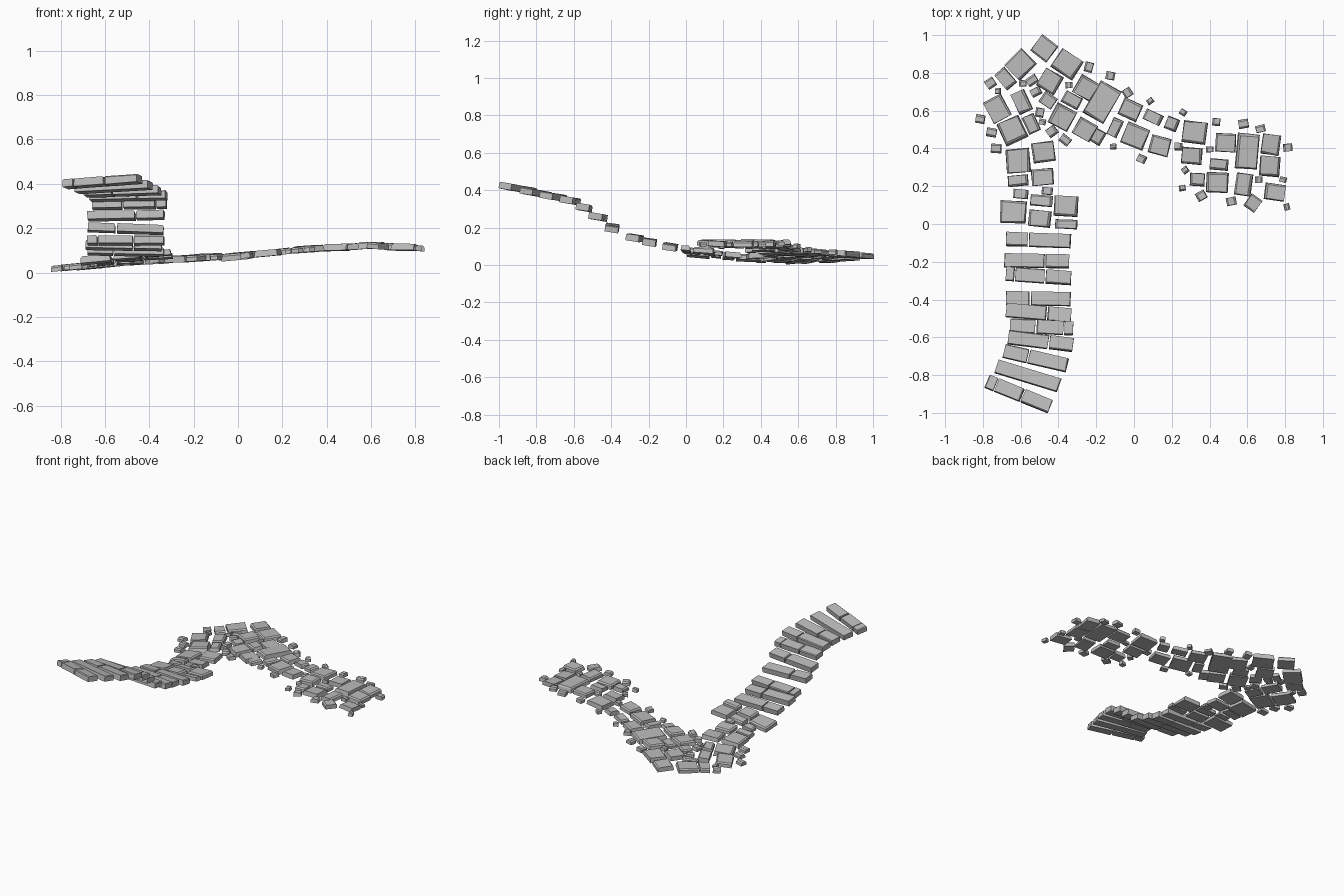
import bpy, bmesh, math, random
from mathutils import Matrix, Vector

if "Cube" in bpy.data.objects:
    bpy.data.objects.remove(bpy.data.objects["Cube"])

rng = random.Random(7)

# Single stone colour
stone_grey = bpy.data.materials.new("stone_grey")
stone_grey.use_nodes = True
GREY = (0.5, 0.5, 0.5, 1)
stone_grey.diffuse_color = GREY
stone_grey.node_tree.nodes["Principled BSDF"].inputs["Base Color"].default_value = GREY


def interpolate(points, t):
    """Height at t along a list of (position, height) pairs."""
    for (a, ha), (b, hb) in zip(points, points[1:]):
        if t <= b:
            return ha + (hb - ha) * (t - a) / (b - a)
    return points[-1][1]


# Ground rises along the path and again towards the stairs
GROUND = [(-0.9, 0.012), (-0.7, 0.03), (-0.5, 0.048), (-0.2, 0.066),
          (0, 0.074), (0.3, 0.105), (0.6, 0.122), (0.85, 0.108)]


def ground(x, y):
    height = interpolate(GROUND, x)
    if x < -0.2:
        height += max(0, 0.3 - y) * 0.1
    return height


def ground_tilt(x, y):
    """Rotation laying a stone on the slope, with a little unevenness."""
    step = 0.03
    slope_x = (ground(x + step, y) - ground(x - step, y)) / (2 * step)
    slope_y = (ground(x, y + step) - ground(x, y - step)) / (2 * step)
    normal = Vector((-slope_x + rng.uniform(-1, 1) * 0.04,
                     -slope_y + rng.uniform(-1, 1) * 0.04, 1))
    return Vector((0, 0, 1)).rotation_difference(normal).to_matrix().to_4x4()


def add_block(bm, size, matrix, taper, chamfer):
    """Rough block: uneven corners, narrower top, one worn top edge."""
    verts = bmesh.ops.create_cube(bm, size=1)["verts"]
    top = {v for v in verts if v.co.z > 0}
    for v in verts:
        for axis in range(2):
            shrink = rng.uniform(0, taper) if v in top else rng.uniform(0, 0.04)
            v.co[axis] *= 1 - shrink
        v.co.z *= rng.uniform(0.88, 1)
        v.co = matrix @ Vector(a * b for a, b in zip(v.co, size))
    edges = [e for e in {e for v in top for e in v.link_edges}
             if all(v in top for v in e.verts)]
    edges.sort(key=lambda e: tuple(sum((v.co for v in e.verts), Vector())))
    worn = rng.sample(edges, 2 if taper > 0.1 else 1)
    bmesh.ops.bevel(bm, geom=worn, offset=chamfer, segments=1, affect="EDGES")


def make_object(name, bm):
    bmesh.ops.recalc_face_normals(bm, faces=bm.faces)
    mesh = bpy.data.meshes.new(name)
    bm.to_mesh(mesh)
    bm.free()
    mesh.materials.append(stone_grey)
    bpy.context.collection.objects.link(bpy.data.objects.new(name, mesh))


def paving(name, stones):
    """Stones as (x, y, width, depth, turn) in hundredths and degrees."""
    bm = bmesh.new()
    for stone in stones:
        x, y, width, depth = (value / 100 for value in stone[:4])
        matrix = (Matrix.Translation((x, y, ground(x, y))) @ ground_tilt(x, y)
                  @ Matrix.Rotation(math.radians(stone[4]), 4, "Z"))
        thick = 0.024 + 0.07 * min(width, depth)
        add_block(bm, (width, depth, thick), matrix, 0.16, 0.008)
    make_object(name, bm)


def pebbles(name, size, places):
    """Small loose stones with a random turn."""
    paving(name, [(x, y, size * rng.uniform(0.9, 1.2), size * rng.uniform(0.85, 1.1),
                   rng.uniform(-40, 40)) for x, y in places])


def stair(name, y, height, turn, roll, ends):
    """One tread, split into slabs at the given x positions."""
    bm = bmesh.new()
    middle = (ends[0] + ends[-1]) / 2
    angle = math.radians(turn)
    pitch = math.radians(-9)
    for left, right in zip(ends, ends[1:]):
        along = ((left + right) / 2 - middle) / 100
        place = (middle / 100 + along, y / 100 + along * math.tan(angle),
                 height + along * math.tan(math.radians(roll)))
        matrix = (Matrix.Translation(place) @ Matrix.Rotation(angle, 4, "Z")
                  @ Matrix.Rotation(math.radians(-roll), 4, "Y")
                  @ Matrix.Rotation(pitch, 4, "X"))
        length = (right - left) / 100 / math.cos(angle) - 0.004
        add_block(bm, (length, 0.073, 0.038), matrix, 0.05, 0.005)
    make_object(name, bm)


# Stairs, from the lowest tread to the highest
stair("stair_first", -8.5, 0.097, -2, -1, (-68, -56, -33))
stair("stair_second", -19.5, 0.122, -1, -1, (-69, -47, -34))
stair("stair_third", -27.5, 0.145, -4, 0, (-68, -63, -47, -33))
stair("stair_fourth", -39.5, 0.198, -1, -2, (-68, -55, -33))
stair("stair_fifth", -47, 0.257, -5, 1, (-68, -46, -33))
stair("stair_sixth", -54.5, 0.307, -3, 1, (-66, -52, -37, -32))
stair("stair_seventh", -62, 0.345, -7, 1, (-67, -45, -32))
stair("stair_eighth", -71, 0.366, -13, 2, (-69, -56, -35))
stair("stair_ninth", -80.5, 0.386, -17, 3, (-73, -39))
stair("stair_tenth", -90, 0.41, -22, 4, (-78, -73, -59, -44))

# Landing at the foot of the stairs
paving("landing_stones", [
    (-64, 6.5, 14, 12, -2), (-49, 12.5, 12, 6, -5), (-36, 9.5, 13, 11, -3),
    (-50, 3, 12, 9, -6), (-36, 0, 12, 5, -3), (-60, 16, 8, 5, -5),
    (-46, 17.5, 6, 4, -5), (-61.5, 23, 11, 6, 5), (-48.5, 25, 12, 9, 5),
    (-61.5, 33.5, 13, 13, 5), (-48, 38, 12, 11, 8),
])

# Wide bend where the path turns
paving("bend_stones", [
    (-64.5, 49.5, 13, 13, 25), (-54.5, 53, 7, 10, 25), (-72.5, 61, 11, 13, 28),
    (-59.5, 64.5, 8, 12, 25), (-68, 77, 7, 11, 40), (-60, 84.5, 12, 13, -45),
    (-47.5, 93, 11, 11, -38), (-35.5, 84.5, 14, 12, -33), (-44.5, 75.5, 11, 11, -30),
    (-45.5, 65.5, 8, 7, -35), (-33, 65.5, 10, 7, -28), (-38, 56.5, 12, 12, -28),
    (-25.5, 72, 11, 11, -30), (-17, 64.5, 13, 20, -30), (-26, 50, 11, 10, -30),
])

# Narrow path
paving("path_stones", [
    (-19, 46, 6, 8, -30), (-10, 51, 6, 10, -25), (-2, 60.5, 11, 10, -25),
    (0.5, 46.5, 13, 12, -22), (10, 56.5, 10, 6, -25), (20, 53, 7, 7, -22),
    (13.5, 41.5, 11, 10, -15), (32, 48.5, 13, 12, -7), (30.5, 36, 11, 9, -5),
])

# Widened end of the path
paving("end_stones", [
    (48.5, 43, 11, 10, -3), (60, 38.5, 12, 19, -5), (72.5, 42, 10, 11, -8),
    (72, 30.5, 11, 11, -5), (45, 31.5, 10, 6, -5), (33.5, 23.5, 8, 7, -3),
    (44, 22, 12, 11, -3), (58, 21, 9, 12, -8), (74.5, 17, 11, 9, -8),
    (63, 11, 7, 8, -35),
])

# Loose pebbles along the edges and in the gaps
pebbles("bend_pebbles", 5, [
    (-73, 40), (-75.5, 48.5), (-81.5, 55.5), (-76, 74.5), (-54, 76), (-52, 70),
    (-50, 59), (-43.5, 49), (-36.5, 44.5), (-24, 83), (-12.5, 78.5),
])
pebbles("gap_pebbles", 3.3, [
    (-72, 70.5), (-59, 74.5), (-34.5, 73.5), (-48.5, 54), (8.5, 65), (26, 59),
    (-11, 41), (27, 28.5), (25.5, 19), (40, 39.5), (79, 23.5), (66, 23.5), (81, 9),
])
pebbles("path_pebbles", 4.5, [
    (-3.5, 69.5), (43.5, 54), (4, 34.5), (23.5, 41), (35.5, 15), (58, 53),
    (67, 50.5), (81.5, 40.5), (51.5, 12),
])
